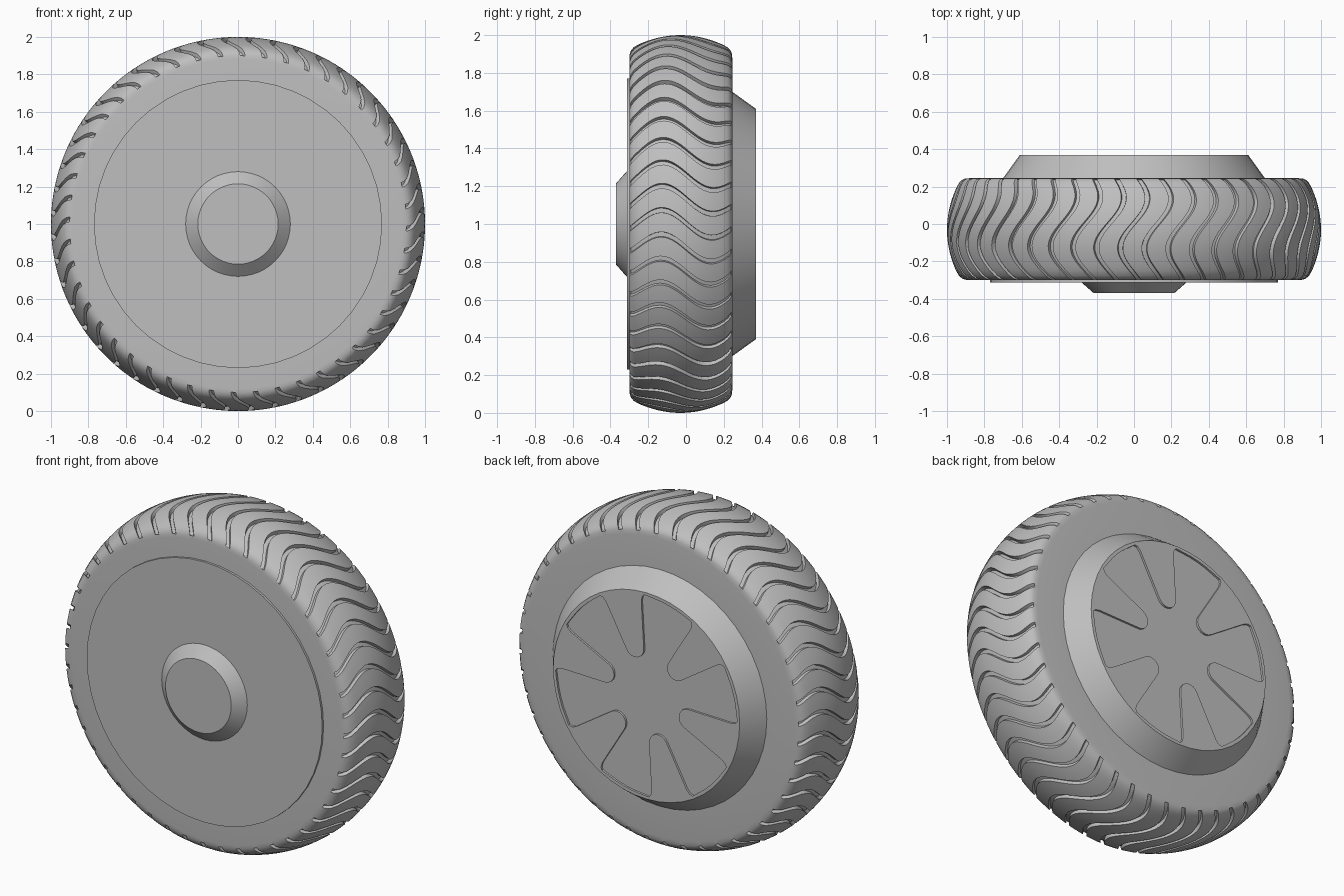
import bpy, bmesh
from math import sin, cos, pi, radians

cube = bpy.data.objects.get("Cube")
if cube:
    bpy.data.objects.remove(cube, do_unlink=True)

# One plain grey for the whole wheel
grey = bpy.data.materials.new("wheel_grey")
grey.use_nodes = True
colour = (0.52, 0.52, 0.52, 1)
grey.diffuse_color = colour
bsdf = grey.node_tree.nodes["Principled BSDF"]
bsdf.inputs["Base Color"].default_value = colour
bsdf.inputs["Roughness"].default_value = 0.6


def finish(name, bm):
    """Turn a bmesh into a named, coloured object."""
    bmesh.ops.recalc_face_normals(bm, faces=bm.faces)
    mesh = bpy.data.meshes.new(name)
    bm.to_mesh(mesh)
    bm.free()
    obj = bpy.data.objects.new(name, mesh)
    bpy.context.collection.objects.link(obj)
    mesh.materials.append(grey)
    return obj


def smooth(obj):
    bpy.ops.object.select_all(action="DESELECT")
    obj.select_set(True)
    bpy.context.view_layer.objects.active = obj
    bpy.ops.object.shade_smooth_by_angle(angle=radians(30))


def skin(bm, rings):
    """Join closed rings of points into a capped solid."""
    rows = [[bm.verts.new(p) for p in ring] for ring in rings]
    n = len(rows[0])
    for a, b in zip(rows, rows[1:]):
        for i in range(n):
            j = (i + 1) % n
            bm.faces.new((a[i], a[j], b[j], b[i]))
    bm.faces.new(rows[0])
    bm.faces.new(rows[-1])


def point(r, angle, y):
    return (r * cos(angle), y, 1 + r * sin(angle))


def lathe(name, profile, sides):
    """Solid turned about the axle from (y, radius) pairs."""
    bm = bmesh.new()
    skin(bm, [[point(r, 2 * pi * i / sides, y) for i in range(sides)]
              for y, r in profile])
    return finish(name, bm)


# Tyre: crowned profile with wavy grooves sunk into the tread
GROOVES = 48
PITCH = 2 * pi / GROOVES
HALF = 0.014
DEPTH = 0.022
front_corner = [(-0.298, 0.9), (-0.292, 0.918), (-0.277, 0.936)]
back_corner = [(0.222, 0.934), (0.236, 0.919), (0.242, 0.905)]
crown = [(y, 1 - (y + 0.03) ** 2)
         for y in [-0.25 + 0.45 * i / 20 for i in range(21)]]
tread = front_corner + crown + back_corner
profile = [(-0.3, 0.6), (-0.3, 0.88)] + tread + [(0.245, 0.88), (0.245, 0.6)]
grooved = set(tread[1:-1])

# Angular stations in one pitch: (offset, is groove floor)
stations = [(-HALF, 0), (-HALF + 0.002, 1), (HALF - 0.002, 1), (HALF, 0),
            (PITCH * 0.37, 0), (PITCH * 0.63, 0)]
rings = []
for y, r in profile:
    wave = 0.075 * cos(2 * pi * (y + 0.13) / 0.54)
    drop = DEPTH if (y, r) in grooved else 0
    rings.append([point(r - drop * floor, k * PITCH + offset + wave, y)
                  for k in range(GROOVES) for offset, floor in stations])
bm = bmesh.new()
skin(bm, rings)
smooth(finish("tyre", bm))

# Front cover plate and its tapered hub cap
smooth(lathe("front_cover", [(-0.29, 0.77), (-0.313, 0.77)], 48))
smooth(lathe("front_hub_cap", [(-0.3, 0.28), (-0.313, 0.28), (-0.37, 0.215)], 48))

# Rear rim: tapered drum with a shallow six-spoke recess
rim = lathe("rear_rim", [(0.23, 0.7), (0.245, 0.7), (0.37, 0.61)], 48)


def star_outline():
    """Spoke outline, walked round one rounded notch at a time."""
    notch = [(0.575, -0.15), (0.565, -0.133), (0.54, -0.12)]
    notch += [(0.28 - 0.06 * cos(a), 0.06 * sin(a))
              for a in [radians(-80 + 20 * i) for i in range(9)]]
    notch += [(u, -v) for u, v in reversed(notch[:3])]
    notch += [(0.59 * cos(a), 0.59 * sin(a))
              for a in [radians(20 + 5 * i) for i in range(5)]]
    outline = []
    for k in range(6):
        t = radians(74 + 60 * k)
        outline += [(u * cos(t) - v * sin(t), u * sin(t) + v * cos(t))
                    for u, v in notch]
    return outline


bm = bmesh.new()
skin(bm, [[(x, y, 1 + z) for x, z in star_outline()] for y in (0.358, 0.4)])
cutter = finish("spoke_cutter", bm)
cutter.hide_render = True
cut = rim.modifiers.new("spoke_recess", "BOOLEAN")
cut.operation = "DIFFERENCE"
cut.solver = "EXACT"
cut.object = cutter
bpy.ops.object.select_all(action="DESELECT")
rim.select_set(True)
bpy.context.view_layer.objects.active = rim
bpy.ops.object.modifier_apply(modifier=cut.name)
bpy.data.objects.remove(cutter, do_unlink=True)
smooth(rim)
